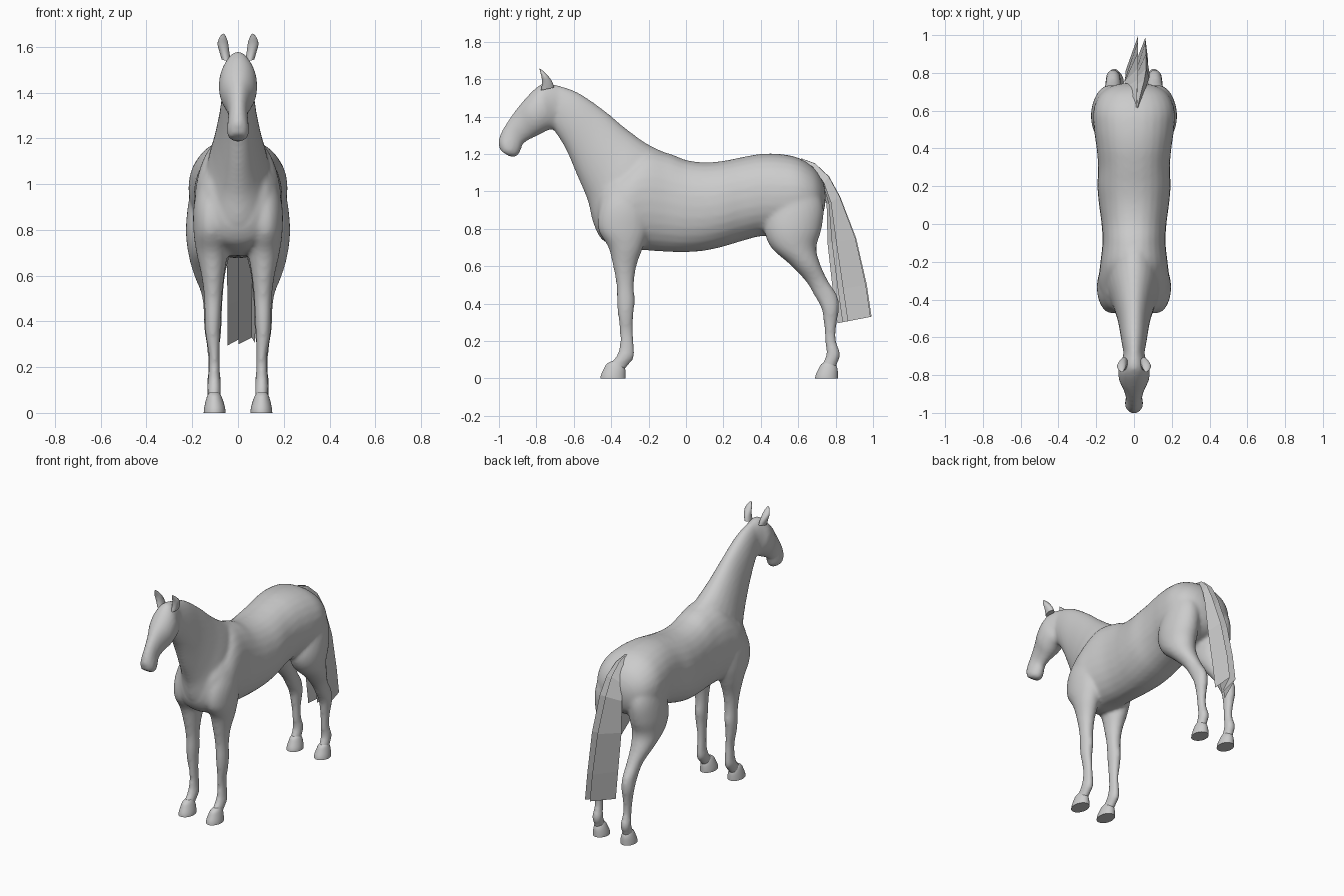
import bpy, bmesh, math
from mathutils import Vector

grey = bpy.data.materials.new("coat_grey")
grey.diffuse_color = (0.6, 0.6, 0.6, 1)


def spline(rows, steps):
    """Catmull-Rom interpolation through rows of numbers."""
    rows = [Vector(r) for r in rows]
    out = []
    for i in range(len(rows) - 1):
        p0, p1, p2 = rows[max(i - 1, 0)], rows[i], rows[i + 1]
        p3 = rows[min(i + 2, len(rows) - 1)]
        for k in range(steps):
            t = k / steps
            out.append(p1 + (p2 - p0) * (t / 2) + (2 * p0 - 5 * p1 + 4 * p2 - p3) * (t * t / 2)
                       + (3 * p1 - p0 - 3 * p2 + p3) * (t ** 3 / 2))
    return out + [rows[-1]]


def loft(bm, rows, side=1, power=1.0, steps=5, n=28):
    """Oval rings; each row is y1, z1, y2, z2, centre x, half width."""
    rings = []
    for y1, z1, y2, z2, cx, hw in spline(rows, steps):
        ring = []
        for k in range(n):
            a = 2 * math.pi * k / n
            c, s = [math.copysign(abs(v) ** power, v) for v in (math.cos(a), math.sin(a))]
            ring.append(bm.verts.new((side * (cx + hw * s), (y1 + y2) / 2 + c * (y1 - y2) / 2,
                                      (z1 + z2) / 2 + c * (z1 - z2) / 2)))
        rings.append(ring)
    faces = [bm.faces.new(rings[0]), bm.faces.new(rings[-1])]
    for r, q in zip(rings, rings[1:]):
        for k in range(n):
            faces.append(bm.faces.new((r[k], r[(k + 1) % n], q[(k + 1) % n], q[k])))
    bmesh.ops.recalc_face_normals(bm, faces=faces)


def finish(bm, name, smooth=True):
    me = bpy.data.meshes.new(name)
    bm.to_mesh(me)
    bm.free()
    me.materials.append(grey)
    ob = bpy.data.objects.new(name, me)
    bpy.context.collection.objects.link(ob)
    if smooth:
        bpy.ops.object.select_all(action='DESELECT')
        ob.select_set(True)
        bpy.context.view_layer.objects.active = ob
        bpy.ops.object.shade_smooth_by_angle(angle=math.radians(50))
    return ob


def limb(rows):
    """Rows of z, front y, back y, inner x, outer x."""
    return [(f, z, b, z, (i + o) / 2, (o - i) / 2) for z, f, b, i, o in rows]


# Trunk: y, belly z, back z, half width
trunk = [(-.485, .80, .96, .07), (-.44, .735, 1.07, .145), (-.33, .69, 1.14, .188),
         (-.22, .685, 1.22, .18), (-.1, .677, 1.205, .167), (0, .675, 1.168, .172),
         (.1, .683, 1.155, .185), (.2, .705, 1.163, .194), (.3, .735, 1.183, .19),
         (.4, .76, 1.20, .198), (.5, .76, 1.20, .212), (.6, .78, 1.18, .215),
         (.68, .81, 1.13, .185), (.725, .86, 1.07, .13), (.745, .93, 1.01, .06)]

# Neck and head: crest y z, throat y z, centre x, half width
neck = [(-.71, 1.575, -.715, 1.34, 0, .05), (-.58, 1.53, -.645, 1.23, 0, .068),
        (-.44, 1.435, -.58, 1.08, 0, .085), (-.32, 1.335, -.525, .95, 0, .11),
        (-.2, 1.25, -.48, .80, 0, .14), (-.08, 1.195, -.36, .77, 0, .12)]
head = [(-.67, 1.56, -.655, 1.39, 0, .045), (-.75, 1.58, -.69, 1.335, 0, .065),
        (-.80, 1.555, -.73, 1.33, 0, .083), (-.86, 1.495, -.78, 1.305, 0, .08),
        (-.91, 1.435, -.83, 1.28, 0, .056), (-.96, 1.365, -.87, 1.255, 0, .043),
        (-.99, 1.31, -.885, 1.215, 0, .046), (-1.003, 1.265, -.905, 1.187, 0, .048),
        (-.995, 1.22, -.945, 1.187, 0, .036)]

# Legs
front_leg = limb([(1.05, -.40, -.22, .05, .155), (.92, -.46, -.20, .04, .192),
                  (.8, -.47, -.2, .04, .195), (.7, -.415, -.23, .045, .182),
                  (.6, -.39, -.265, .06, .16), (.5, -.372, -.278, .07, .148),
                  (.41, -.37, -.273, .074, .146), (.34, -.364, -.281, .078, .142),
                  (.25, -.354, -.284, .08, .128), (.17, -.355, -.277, .078, .13),
                  (.115, -.375, -.277, .074, .134), (.075, -.41, -.305, .076, .132),
                  (.04, -.42, -.335, .075, .135)])
hind_leg = limb([(1.05, .5, .69, .05, .19), (.92, .45, .735, .03, .217),
                 (.8, .42, .725, .025, .228), (.7, .455, .697, .035, .218),
                 (.61, .555, .718, .055, .195), (.52, .64, .76, .065, .16),
                 (.44, .688, .81, .07, .15), (.37, .725, .818, .072, .148),
                 (.28, .738, .804, .08, .135), (.2, .744, .803, .08, .13),
                 (.13, .75, .826, .074, .135), (.08, .73, .81, .076, .134),
                 (.04, .72, .795, .075, .135)])

# Body: all parts fused into one smooth skin
bm = bmesh.new()
loft(bm, [(y, t, y, b, 0, w) for y, b, t, w in trunk], power=.92)
loft(bm, neck)
loft(bm, head)
for side in (1, -1):
    loft(bm, front_leg, side)
    loft(bm, hind_leg, side)
body = finish(bm, "body")
remesh = body.modifiers.new("fuse", 'REMESH')
remesh.mode = 'VOXEL'
remesh.voxel_size = .011
remesh.use_smooth_shade = True
relax = body.modifiers.new("relax", 'SMOOTH')
relax.factor = .5
relax.iterations = 8

# Hooves
for name, front, back in (("front_hoof", -.458, -.323), ("hind_hoof", .69, .812)):
    for side, label in ((1, "left"), (-1, "right")):
        bm = bmesh.new()
        loft(bm, limb([(0, front, back, .054, .15), (.02, front + .004, back, .056, .148),
                       (.05, front + .018, back - .002, .064, .142),
                       (.075, front + .032, back - .012, .074, .134),
                       (.09, front + .055, back - .03, .085, .124)]), side, steps=3)
        finish(bm, f"{name}_{label}")

# Ears: slim cupped cones
ear = [(-.775, 1.54, -.705, 1.555, .052, .02), (-.77, 1.575, -.715, 1.585, .06, .022),
       (-.772, 1.61, -.735, 1.615, .066, .024), (-.78, 1.64, -.758, 1.638, .066, .016),
       (-.784, 1.657, -.777, 1.654, .064, .005)]
for side, label in ((1, "left"), (-1, "right")):
    bm = bmesh.new()
    loft(bm, ear, side, steps=3, n=14)
    finish(bm, f"ear_{label}")

# Tail: pleated flat sheet, rows of z and y on inner and outer folds, plus spread
rows = [(1.17, .59, 1.175, .62, .15), (1.125, .67, 1.15, .69, .5), (1.03, .725, 1.08, .765, .9),
        (.93, .752, .97, .825, 1.1), (.72, .757, .75, .91, 1.1), (.47, .785, .5, .967, 1),
        (.295, .81, .33, .992, 1)]
folds = [(-.045, 0), (.02, 1), (.002, .15), (.06, .97), (.075, .3)]
bm = bmesh.new()
grid = []
for zi, yi, zo, yo, spread in rows:
    grid.append([bm.verts.new((.012 + (x - .012) * spread, yi + (yo - yi) * t, zi + (zo - zi) * t))
                 for x, t in folds])
for r, q in zip(grid, grid[1:]):
    for k in range(len(folds) - 1):
        bm.faces.new((r[k], r[k + 1], q[k + 1], q[k]))
finish(bm, "tail", smooth=False)
